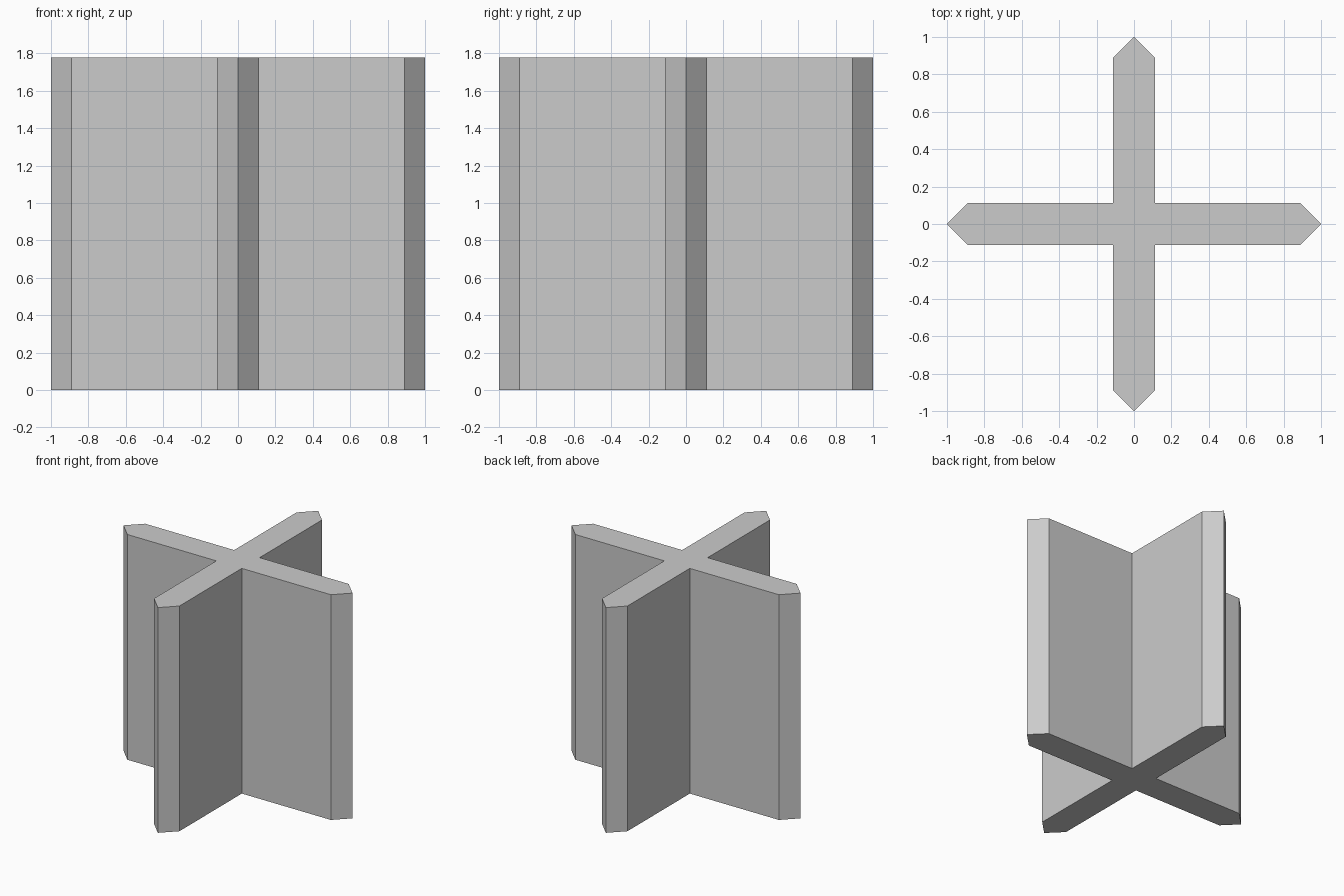
import bpy, bmesh
from math import pi
from mathutils import Matrix, Vector

if "Cube" in bpy.data.objects:
    bpy.data.objects.remove(bpy.data.objects["Cube"])

UNIT = 1 / 9            # half the thickness of a panel
HEIGHT = 16 * UNIT      # 1.78

# One arm of the plan: inner corner, shoulder, pointed tip, shoulder
arm = [(UNIT, -UNIT), (1 - UNIT, -UNIT), (1, 0), (1 - UNIT, UNIT)]

# Repeat the arm four times around z to get the cross outline
outline = [Matrix.Rotation(i * pi / 2, 3, 'Z') @ Vector((x, y, 0))
           for i in range(4) for x, y in arm]

# Extrude the outline into a solid cross-shaped column
bm = bmesh.new()
base = bm.faces.new([bm.verts.new(p) for p in outline])
top = bmesh.ops.extrude_face_region(bm, geom=[base], use_keep_orig=True)
bmesh.ops.translate(bm, vec=(0, 0, HEIGHT),
                    verts=[g for g in top["geom"] if isinstance(g, bmesh.types.BMVert)])
bmesh.ops.recalc_face_normals(bm, faces=bm.faces)

mesh = bpy.data.meshes.new("crossed_panels")
bm.to_mesh(mesh)
bm.free()
bpy.context.collection.objects.link(bpy.data.objects.new("crossed_panels", mesh))
